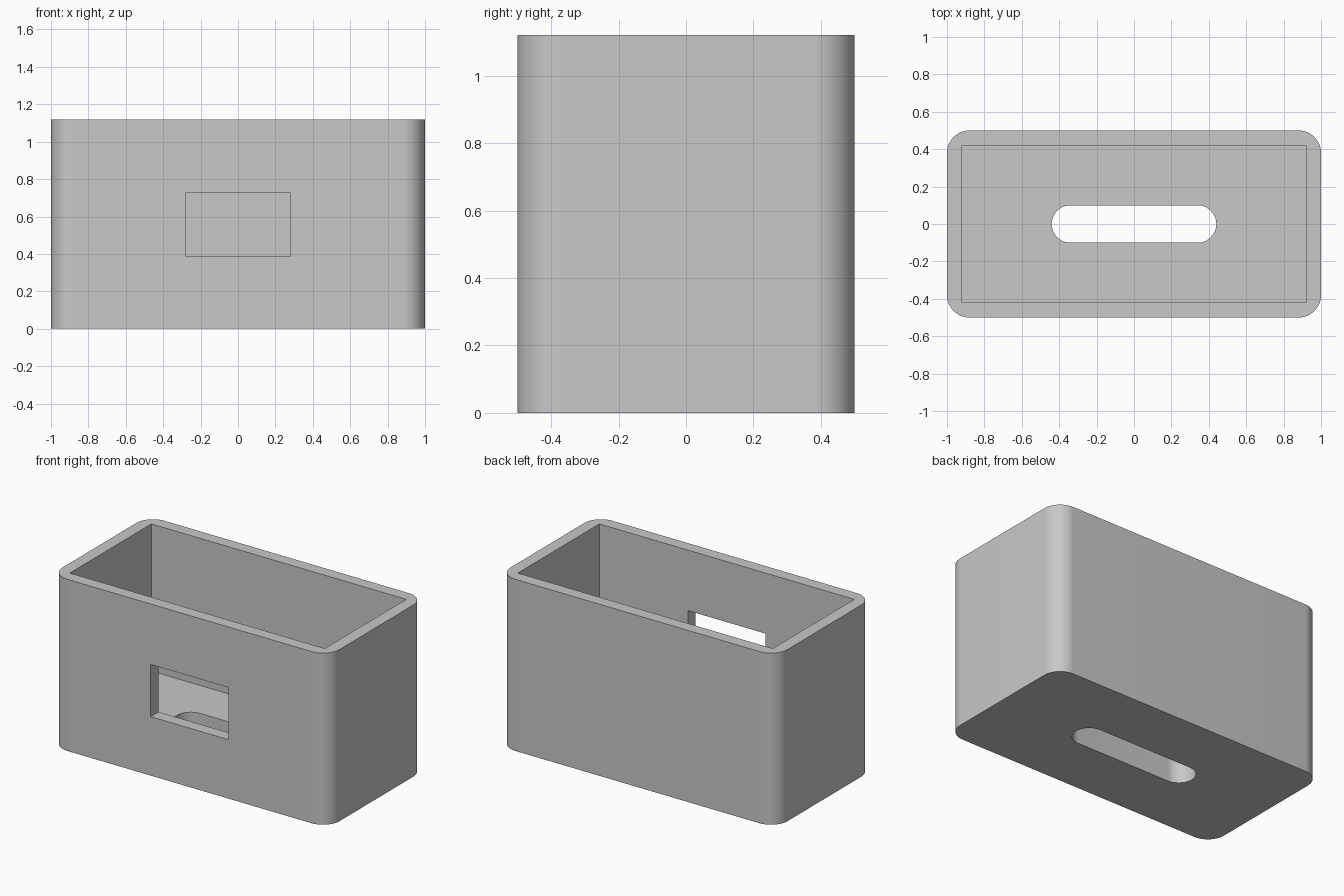
import bpy
import bmesh
from math import cos, sin, pi, radians

cube = bpy.data.objects.get("Cube")
if cube:
    bpy.data.objects.remove(cube, do_unlink=True)

LENGTH, DEPTH, HEIGHT = 2.0, 1.0, 1.12
WALL, FLOOR, CORNER = 0.08, 0.16, 0.12

grey = bpy.data.materials.new("light_grey")
grey.use_nodes = True
grey.diffuse_color = (0.58, 0.58, 0.58, 1)
grey.node_tree.nodes["Principled BSDF"].inputs["Base Color"].default_value = grey.diffuse_color


def outline(width, depth, radius, steps=16):
    """Rectangle centred on the origin with rounded corners."""
    if radius == 0:
        radius, steps = 0, 0
    points = []
    for i, (sx, sy) in enumerate([(1, 1), (-1, 1), (-1, -1), (1, -1)]):
        cx, cy = sx * (width / 2 - radius), sy * (depth / 2 - radius)
        for k in range(steps + 1):
            a = (i + k / max(steps, 1)) * pi / 2
            points.append((cx + radius * cos(a), cy + radius * sin(a)))
    return points


def prism(name, points, z0, z1):
    """Upright solid from a flat outline."""
    bm = bmesh.new()
    face = bm.faces.new([bm.verts.new((x, y, z0)) for x, y in points])
    top = bmesh.ops.extrude_face_region(bm, geom=[face])["geom"]
    verts = [v for v in top if isinstance(v, bmesh.types.BMVert)]
    bmesh.ops.translate(bm, verts=verts, vec=(0, 0, z1 - z0))
    bmesh.ops.remove_doubles(bm, verts=bm.verts, dist=1e-5)
    bmesh.ops.recalc_face_normals(bm, faces=bm.faces)
    mesh = bpy.data.meshes.new(name)
    bm.to_mesh(mesh)
    bm.free()
    obj = bpy.data.objects.new(name, mesh)
    bpy.context.collection.objects.link(obj)
    obj.data.materials.append(grey)
    return obj


# Outer body with rounded upright corners
box = prism("box_body", outline(LENGTH, DEPTH, CORNER), 0, HEIGHT)

# Square-cornered cavity, rounded floor slot, front window
cavity = prism("cavity_cutter", outline(LENGTH - 2 * WALL, DEPTH - 2 * WALL, 0), FLOOR, HEIGHT + 0.2)
slot = prism("floor_slot_cutter", outline(0.88, 0.2, 0.0999), -0.1, FLOOR + 0.1)
window_points = [(x, y - DEPTH / 2) for x, y in outline(0.56, 0.3, 0)]
window = prism("front_window_cutter", window_points, 0.385, 0.725)

for cutter in (cavity, slot, window):
    mod = box.modifiers.new(cutter.name, "BOOLEAN")
    mod.operation = "DIFFERENCE"
    mod.solver = "EXACT"
    mod.object = cutter
    bpy.ops.object.select_all(action="DESELECT")
    box.select_set(True)
    bpy.context.view_layer.objects.active = box
    bpy.ops.object.modifier_apply(modifier=mod.name)
    bpy.data.objects.remove(cutter, do_unlink=True)

# Smooth the curved walls, keep the edges crisp
bpy.ops.object.shade_smooth_by_angle(angle=radians(30))
